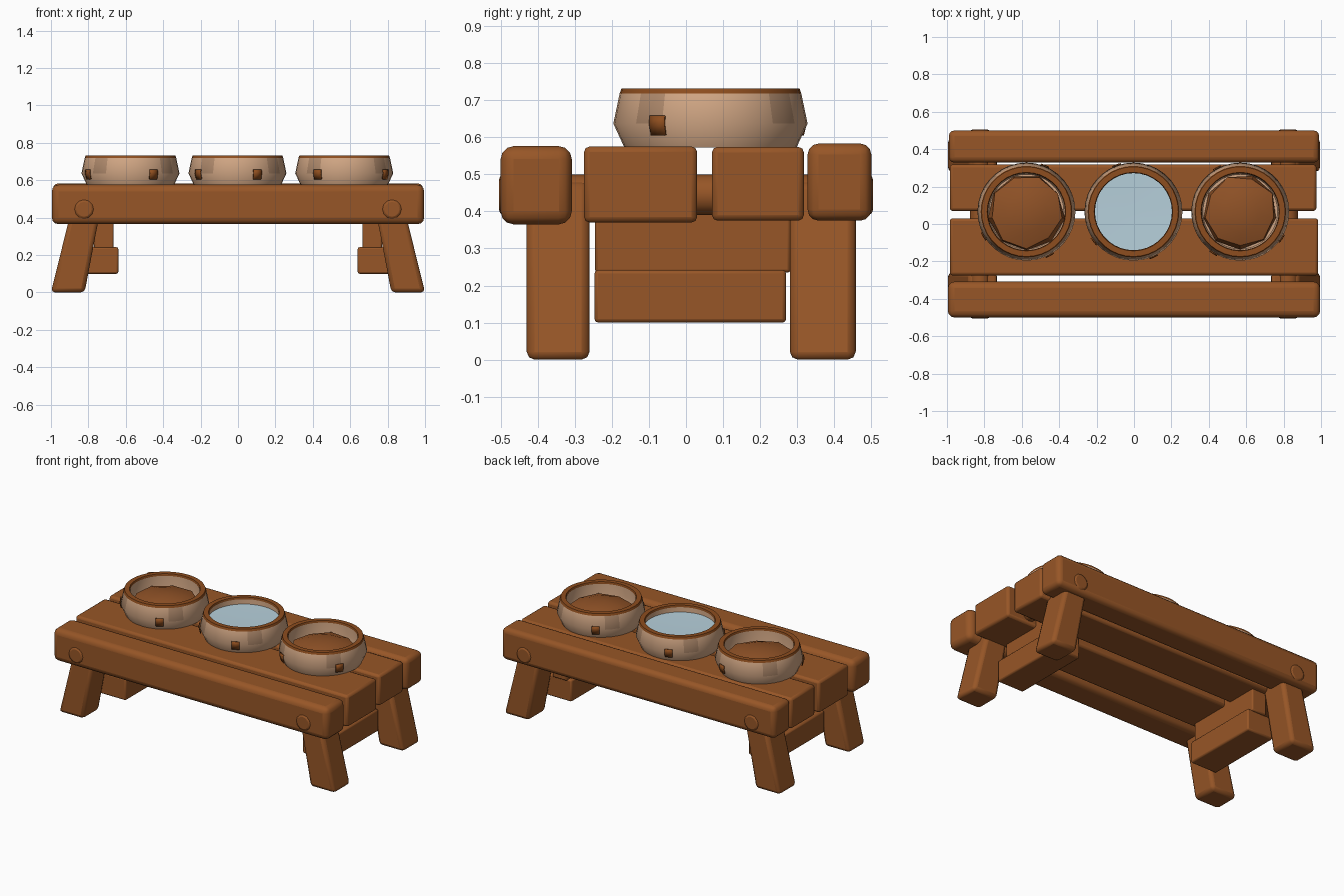
import bpy, bmesh, math, random
from mathutils import Vector

random.seed(4)
default = bpy.data.objects.get("Cube")
if default:
    bpy.data.objects.remove(default, do_unlink=True)


def material(name, rgb):
    m = bpy.data.materials.new(name)
    m.use_nodes = True
    m.diffuse_color = (*rgb, 1)
    m.node_tree.nodes["Principled BSDF"].inputs["Base Color"].default_value = (*rgb, 1)
    return m


WOOD = material("brown wood", (0.31, 0.093, 0.02))
TAN = material("tan clay", (0.65, 0.39, 0.235))
WORN = material("worn clay", (0.46, 0.27, 0.16))
RIM = material("rim brown", (0.27, 0.075, 0.013))
FOOD = material("food brown", (0.28, 0.085, 0.02))
WATER = material("pale water", (0.47, 0.63, 0.71))


def finish(bm, name, mats, bevel=0, segments=2, angle=40):
    bmesh.ops.recalc_face_normals(bm, faces=bm.faces)
    mesh = bpy.data.meshes.new(name)
    bm.to_mesh(mesh)
    bm.free()
    obj = bpy.data.objects.new(name, mesh)
    bpy.context.collection.objects.link(obj)
    for m in mats:
        mesh.materials.append(m)
    if bevel:
        mod = obj.modifiers.new("rounded edges", "BEVEL")
        mod.width, mod.segments = bevel, segments
    bpy.ops.object.select_all(action="DESELECT")
    obj.select_set(True)
    bpy.context.view_layer.objects.active = obj
    if angle:
        bpy.ops.object.shade_smooth_by_angle(angle=math.radians(angle))
    return obj


def block(name, x, y, z, bevel=0.015, segments=2, lean=0, top_scale=1):
    """Box from ranges; the top may be shifted along x and narrowed."""
    bm = bmesh.new()
    bmesh.ops.create_cube(bm, size=1)
    for v in bm.verts:
        top = v.co.z > 0
        spans = [((a + b) / 2, b - a) for a, b in (x, y, z)]
        v.co = Vector(c + w * t for (c, w), t in zip(spans, v.co))
        if top:
            v.co.x = spans[0][0] + (v.co.x - spans[0][0]) * top_scale + lean
    return finish(bm, name, [WOOD], bevel, segments)


# Table top: two rounded outer beams and two flat planks
block("front_beam", (-0.995, 0.995), (-0.5, -0.308), (0.365, 0.576), 0.035, 3)
block("back_beam", (-0.99, 0.99), (0.328, 0.5), (0.375, 0.583), 0.03, 3)
block("front_plank", (-0.985, 0.985), (-0.275, 0.03), (0.37, 0.575))
block("back_plank", (-0.985, 0.975), (0.07, 0.318), (0.375, 0.574))

# Trestle at each end
for side, word in ((-1, "right"), (1, "left")):
    def span(a, b):
        return tuple(sorted((side * a, side * b)))

    for place, ys in (("front", (-0.43, -0.26)), ("back", (0.28, 0.458))):
        block(f"{place}_{word}_leg", span(0.82, 1.0), ys, (0, 0.48), 0.022, 2,
              lean=-side * 0.105, top_scale=0.85)
    block(f"{word}_lower_brace", span(0.64, 0.83), (-0.247, 0.27), (0.1, 0.242), 0.01)
    block(f"{word}_upper_brace", span(0.665, 0.77), (-0.245, 0.282), (0.235, 0.42), 0.008)

    # Round cross pole with domed ends
    bm = bmesh.new()
    bmesh.ops.create_cone(bm, cap_ends=True, segments=12, radius1=0.055,
                          radius2=0.055, depth=1.01)
    for v in bm.verts:
        v.co = Vector((side * 0.823 + v.co.x, v.co.z, 0.445 + v.co.y))
    pole = finish(bm, f"{word}_cross_pole", [WOOD], 0.015)
    pole.modifiers[0].limit_method = "ANGLE"
    pole.modifiers[0].angle_limit = math.radians(60)


def lathe(name, profile, mats, center, steps, indices=None, angle=40, wobble=0):
    """Turn (radius, z) points around the centre, one material per profile step."""
    bm = bmesh.new()
    rings = []
    for r, z in profile:
        ring = []
        for i in range(steps):
            a = math.tau * i / steps
            rr = r * (1 + random.uniform(-wobble, wobble))
            ring.append(bm.verts.new((center[0] + rr * math.sin(a),
                                      center[1] - rr * math.cos(a), z)))
        rings.append(ring)
    for k in range(len(rings) - 1):
        for i in range(steps):
            j = (i + 1) % steps
            f = bm.faces.new((rings[k][i], rings[k][j], rings[k + 1][j], rings[k + 1][i]))
            f.material_index = indices[k] if indices else 0
            # Worn patches on the outer wall
            if indices and k == 1 and i % 9 in (4, 5):
                f.material_index = 2
    bm.faces.new(rings[0][::-1])
    bm.faces.new(rings[-1])
    return finish(bm, name, mats, angle=angle)


def spot(name, center, degrees):
    """Small curved plate lying on the widest part of a bowl."""
    bm = bmesh.new()
    a0 = math.radians(degrees)
    rows = []
    for r, z in ((0.258, 0.606), (0.266, 0.637), (0.263, 0.658)):
        rows.append([bm.verts.new((center[0] + r * math.sin(a0 + d),
                                   center[1] - r * math.cos(a0 + d), z))
                     for d in (-0.09, 0, 0.09)])
    for lower, upper in zip(rows, rows[1:]):
        for i in range(2):
            bm.faces.new((lower[i], lower[i + 1], upper[i + 1], upper[i]))
    obj = finish(bm, name, [RIM])
    mod = obj.modifiers.new("plate", "SOLIDIFY")
    mod.thickness = 0.006
    mod.offset = 0


# Three bowls with spots and contents
WALL = [(0.232, 0.572), (0.262, 0.637), (0.245, 0.718), (0.24, 0.732),
        (0.21, 0.732), (0.206, 0.72), (0.222, 0.65), (0.2, 0.6)]
PARTS = [0, 0, 1, 1, 1, 0, 0]
bowls = (("right", -0.575, (-60, 28, 158)), ("middle", -0.003, (-53, 24, 200)),
         ("left", 0.568, (-33, 57, 208)))
for word, x, angles in bowls:
    c = (x, 0.066)
    lathe(f"{word}_bowl", WALL, [TAN, RIM, WORN], c, 36, PARTS)
    for n, degrees in enumerate(angles):
        spot(f"{word}_bowl_spot_{n + 1}", c, degrees)
    if word == "middle":
        lathe("water", [(0.215, 0.62), (0.214, 0.685), (0.06, 0.682)], [WATER], c, 32)
    else:
        lathe(f"{word}_food", [(0.2, 0.61), (0.19, 0.665), (0.11, 0.692), (0.03, 0.7)],
              [FOOD], c, 9, angle=25, wobble=0.05)
